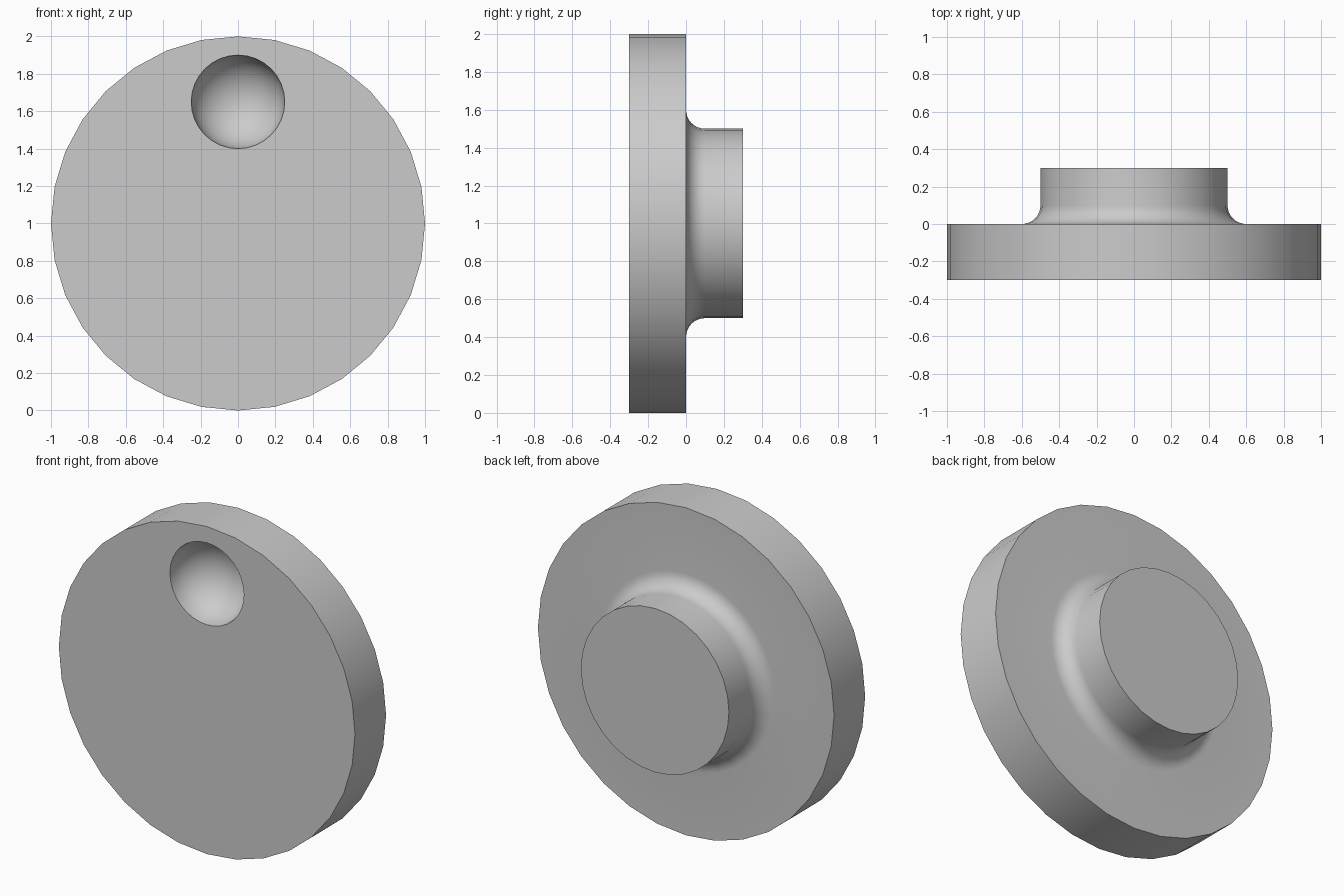
import bpy, bmesh, math
from mathutils import Vector

if "Cube" in bpy.data.objects:
    bpy.data.objects.remove(bpy.data.objects["Cube"])

SIDES = 32

# Turned body profile (radius, y): disc, concave fillet, rear boss
profile = [(1.0, -0.3), (1.0, 0.0)]
for i in range(9):
    a = math.pi / 2 * i / 8
    profile.append((0.6 - 0.1 * math.sin(a), 0.1 - 0.1 * math.cos(a)))
profile.append((0.5, 0.3))

bm = bmesh.new()
verts = [bm.verts.new((0, y, 1 + r)) for r, y in profile]
edges = [bm.edges.new(p) for p in zip(verts, verts[1:])]
bmesh.ops.spin(bm, geom=verts + edges, cent=(0, 0, 1), axis=(0, 1, 0),
               angle=math.tau, steps=SIDES)
bmesh.ops.remove_doubles(bm, verts=bm.verts[:], dist=1e-4)

# Flat front and rear caps
bmesh.ops.holes_fill(bm, edges=[e for e in bm.edges if e.is_boundary], sides=0)
bmesh.ops.recalc_face_normals(bm, faces=bm.faces[:])
mesh = bpy.data.meshes.new("dial_disc")
bm.to_mesh(mesh)
bm.free()
dial = bpy.data.objects.new("dial_disc", mesh)
bpy.context.collection.objects.link(dial)

# Finger dimple cut into the front face
bpy.ops.mesh.primitive_uv_sphere_add(segments=32, ring_count=16, radius=0.25,
                                     location=(0, -0.3, 1.65),
                                     rotation=(math.pi / 2, 0, 0))
cutter = bpy.context.object
cutter.name = "dimple_cutter"
cutter.scale.z = 0.9
cutter.hide_render = True

bpy.ops.object.select_all(action='DESELECT')
dial.select_set(True)
bpy.context.view_layer.objects.active = dial
cut = dial.modifiers.new("dimple", 'BOOLEAN')
cut.operation = 'DIFFERENCE'
cut.solver = 'EXACT'
cut.object = cutter
bpy.ops.object.modifier_apply(modifier=cut.name)
bpy.data.objects.remove(cutter)

bpy.ops.object.shade_smooth_by_angle(angle=math.radians(35))
